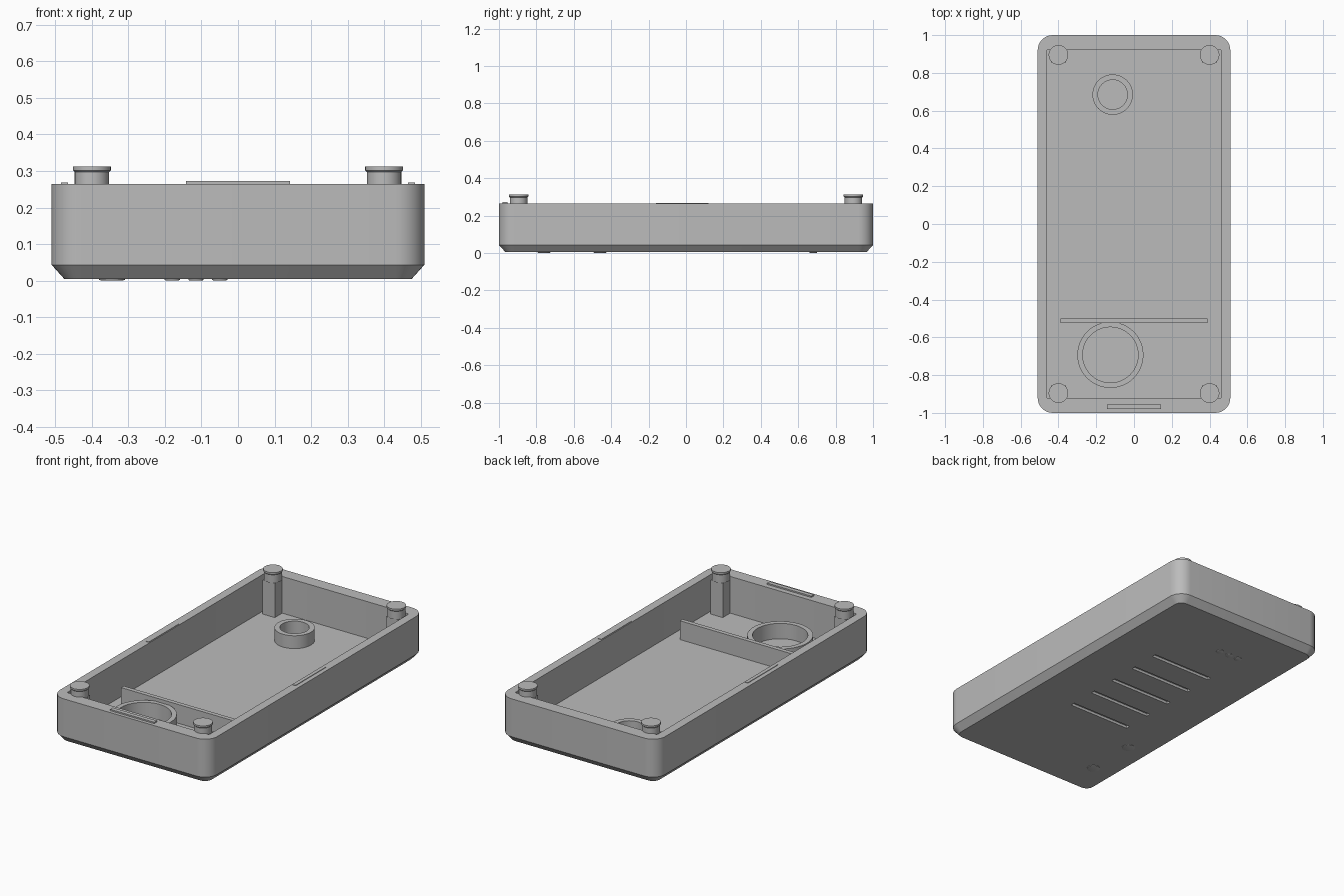
import bpy, bmesh, math
from mathutils import Matrix

cube = bpy.data.objects.get("Cube")
if cube:
    bpy.data.objects.remove(cube, do_unlink=True)

GREY = (0.5, 0.5, 0.5, 1)
mat = bpy.data.materials.new("plain grey")
mat.use_nodes = True
mat.diffuse_color = GREY
mat.node_tree.nodes["Principled BSDF"].inputs["Base Color"].default_value = GREY

BASE, FLOOR, RIM = 0.004, 0.05, 0.265


def finish(name, bm, smooth=True):
    bmesh.ops.recalc_face_normals(bm, faces=bm.faces)
    mesh = bpy.data.meshes.new(name)
    bm.to_mesh(mesh)
    bm.free()
    mesh.materials.append(mat)
    ob = bpy.data.objects.new(name, mesh)
    bpy.context.collection.objects.link(ob)
    bpy.ops.object.select_all(action="DESELECT")
    ob.select_set(True)
    bpy.context.view_layer.objects.active = ob
    if smooth:
        bpy.ops.object.shade_smooth_by_angle(angle=math.radians(30))
    return ob


def add_box(bm, lo, hi):
    size = [b - a for a, b in zip(lo, hi)]
    mid = [(a + b) / 2 for a, b in zip(lo, hi)]
    bmesh.ops.create_cube(bm, size=1, matrix=Matrix.Translation(mid) @ Matrix.Diagonal((*size, 1)))


def box(name, lo, hi):
    bm = bmesh.new()
    add_box(bm, lo, hi)
    return finish(name, bm, False)


def rounded_loop(bm, hx, hy, r, z, steps=8):
    """Ring of vertices around a rounded rectangle."""
    verts = []
    for i, (sx, sy) in enumerate(((1, 1), (-1, 1), (-1, -1), (1, -1))):
        for k in range(steps + 1):
            a = math.pi / 2 * (i + k / steps)
            verts.append(bm.verts.new((sx * (hx - r) + r * math.cos(a),
                                       sy * (hy - r) + r * math.sin(a), z)))
    return verts


def lathe(name, x, y, profile, closed=False, n=48):
    """Turn a radius/height profile around a vertical axis."""
    bm = bmesh.new()
    rings = [[bm.verts.new((x + r * math.cos(2 * math.pi * i / n),
                            y + r * math.sin(2 * math.pi * i / n), z)) for i in range(n)]
             for r, z in profile]
    bridge(bm, rings + ([rings[0]] if closed else []))
    if not closed:
        bm.faces.new(rings[0])
        bm.faces.new(rings[-1])
    return finish(name, bm)


def bridge(bm, rings):
    for a, b in zip(rings, rings[1:]):
        for i in range(len(a)):
            j = (i + 1) % len(a)
            bm.faces.new((a[i], a[j], b[j], b[i]))


# Open tray with a chamfered foot and a recessed floor
bm = bmesh.new()
rings = [rounded_loop(bm, hx, hy, r, z) for hx, hy, r, z in (
    (0.475, 0.965, 0.045, BASE), (0.51, 1.0, 0.08, 0.043), (0.51, 1.0, 0.08, RIM),
    (0.46, 0.925, 0.008, RIM), (0.46, 0.925, 0.008, FLOOR))]
bridge(bm, rings)
bm.faces.new(rings[0])
bm.faces.new(rings[-1])
tray = finish("tray", bm)

# Row of grooves cut into the underside
bm = bmesh.new()
for i in range(5):
    y = 0.41 - 0.175 * i
    add_box(bm, (-0.2, y - 0.013, -0.02), (0.2, y + 0.013, BASE + 0.015))
cutter = finish("groove_cutter", bm, False)
cutter.hide_render = True
cut = tray.modifiers.new("grooves", "BOOLEAN")
cut.operation, cut.solver, cut.object = "DIFFERENCE", "EXACT", cutter
bpy.context.view_layer.objects.active = tray
tray.select_set(True)
bpy.ops.object.modifier_apply(modifier="grooves")
bpy.data.objects.remove(cutter, do_unlink=True)

# Square corner posts with round pegs on top
for side, sx in (("left", 1), ("right", -1)):
    for end, sy in (("front", -1), ("back", 1)):
        x, y, h = 0.4 * sx, 0.895 * sy, 0.039
        box(f"{end}_{side}_post", (x - h, y - h, FLOOR - 0.01), (x + h, y + h, 0.25))
        lathe(f"{end}_{side}_peg", x, y, (
            (0.047, 0.25), (0.047, 0.297), (0.052, 0.302), (0.052, 0.312)), n=32)

# Round sockets standing on the floor
for name, x, y, ro, ri, top in (("small_socket", -0.113, 0.685, 0.107, 0.078, 0.125),
                                ("large_socket", -0.125, -0.693, 0.175, 0.147, 0.14)):
    lathe(name, x, y, ((ro, FLOOR - 0.01), (ro, top), (ri, top), (ri, FLOOR - 0.01)), closed=True)

# Divider across the floor
box("divider", (-0.39, -0.525, FLOOR - 0.01), (0.39, -0.5, 0.16))

# Raised lips on the rim
box("front_lip", (-0.143, -0.98, 0.25), (0.143, -0.955, 0.273))
for side, sx in (("left", 1), ("right", -1)):
    a, b = sorted((0.465 * sx, 0.485 * sx))
    box(f"{side}_lip", (a, -0.16, 0.25), (b, 0.12, 0.268))

# Small studs on the underside
for i, (x, y, r) in enumerate(((-0.05, 0.68, 0.021), (-0.115, 0.68, 0.021), (-0.18, 0.68, 0.021),
                               (-0.345, -0.76, 0.035), (-0.345, -0.46, 0.035))):
    lathe(f"stud_{i + 1}", x, y, ((r, BASE + 0.01), (r, 0.002), (r * 0.8, 0.0)), n=24)
